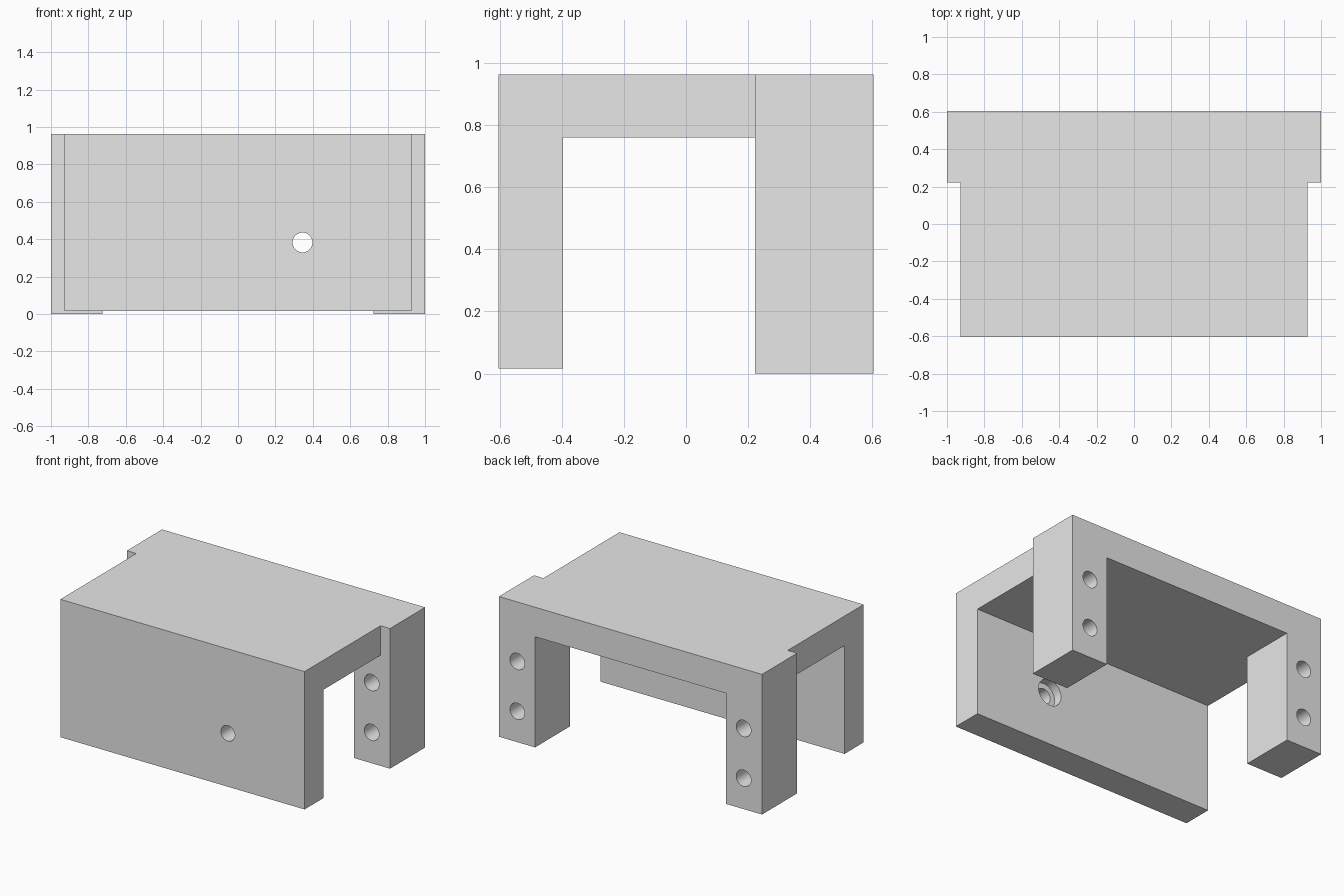
import bpy
import bmesh
import math
from mathutils import Matrix, Vector

# Main dimensions
HALF_X, BODY_X, LEG_X = 1.0, 0.928, 0.725
HALF_Y, WALL_Y, LEG_Y = 0.603, -0.396, 0.222
TOP, CEILING, WALL_BOTTOM = 0.963, 0.76, 0.016
HOLE_Z, HOLE_GAP = 0.383, 0.171

scene_cube = bpy.data.objects.get("Cube")
if scene_cube:
    bpy.data.objects.remove(scene_cube, do_unlink=True)

grey = bpy.data.materials.new("light grey")
grey.use_nodes = True
colour = (0.8, 0.8, 0.8, 1)
grey.diffuse_color = colour
grey.node_tree.nodes["Principled BSDF"].inputs["Base Color"].default_value = colour


def add_object(name, bm):
    bmesh.ops.recalc_face_normals(bm, faces=bm.faces)
    mesh = bpy.data.meshes.new(name)
    bm.to_mesh(mesh)
    bm.free()
    mesh.materials.append(grey)
    obj = bpy.data.objects.new(name, mesh)
    bpy.context.collection.objects.link(obj)
    return obj


def prism(name, half_outline, z0, z1):
    """Upright solid from the +x half of a plan outline, mirrored in x."""
    outline = half_outline + [(-x, y) for x, y in reversed(half_outline)]
    bm = bmesh.new()
    face = bm.faces.new([bm.verts.new((x, y, z0)) for x, y in outline])
    result = bmesh.ops.extrude_face_region(bm, geom=[face])
    verts = [v for v in result["geom"] if isinstance(v, bmesh.types.BMVert)]
    bmesh.ops.translate(bm, verts=verts, vec=Vector((0, 0, z1 - z0)))
    return add_object(name, bm)


def bore(name, x, z, radius, y0, y1):
    """Round cutter running front to back."""
    bm = bmesh.new()
    place = Matrix.Translation((x, (y0 + y1) / 2, z)) @ Matrix.Rotation(math.pi / 2, 4, "X")
    bmesh.ops.create_cone(bm, cap_ends=True, segments=48, radius1=radius,
                          radius2=radius, depth=y1 - y0, matrix=place)
    return add_object(name, bm)


# Block with a narrower front part
bracket = prism("bracket_body", [(BODY_X, -HALF_Y), (BODY_X, LEG_Y),
                                 (HALF_X, LEG_Y), (HALF_X, HALF_Y)], 0, TOP)

# T-shaped hollow that leaves the front wall, top plate and two back legs
cutters = [
    prism("undercut", [(2, WALL_Y), (2, LEG_Y), (LEG_X, LEG_Y), (LEG_X, 1)], -1, CEILING),
    prism("front_wall_trim", [(2, -1), (2, -0.2)], -1, WALL_BOTTOM),
]

# Front wall hole with a counterbore on the inside
cutters.append(bore("wall_hole", 0.345, HOLE_Z, 0.053, -1, -0.2))
cutters.append(bore("wall_counterbore", 0.345, HOLE_Z, 0.09, WALL_Y - 0.06, -0.2))

# Two through holes in each leg
for side in (-1, 1):
    for level in (-1, 1):
        cutters.append(bore("leg_hole", side * 0.86, HOLE_Z + level * HOLE_GAP,
                            0.056, 0, 1))

# Cut everything from the block
bpy.context.view_layer.objects.active = bracket
for cutter in cutters:
    cutter.hide_render = True
    cut = bracket.modifiers.new(cutter.name, "BOOLEAN")
    cut.operation = "DIFFERENCE"
    cut.solver = "EXACT"
    cut.object = cutter
    bpy.ops.object.modifier_apply(modifier=cut.name)
    bpy.data.objects.remove(cutter, do_unlink=True)

# Smooth bores, crisp edges
bracket.select_set(True)
bpy.ops.object.shade_smooth_by_angle(angle=math.radians(30))
